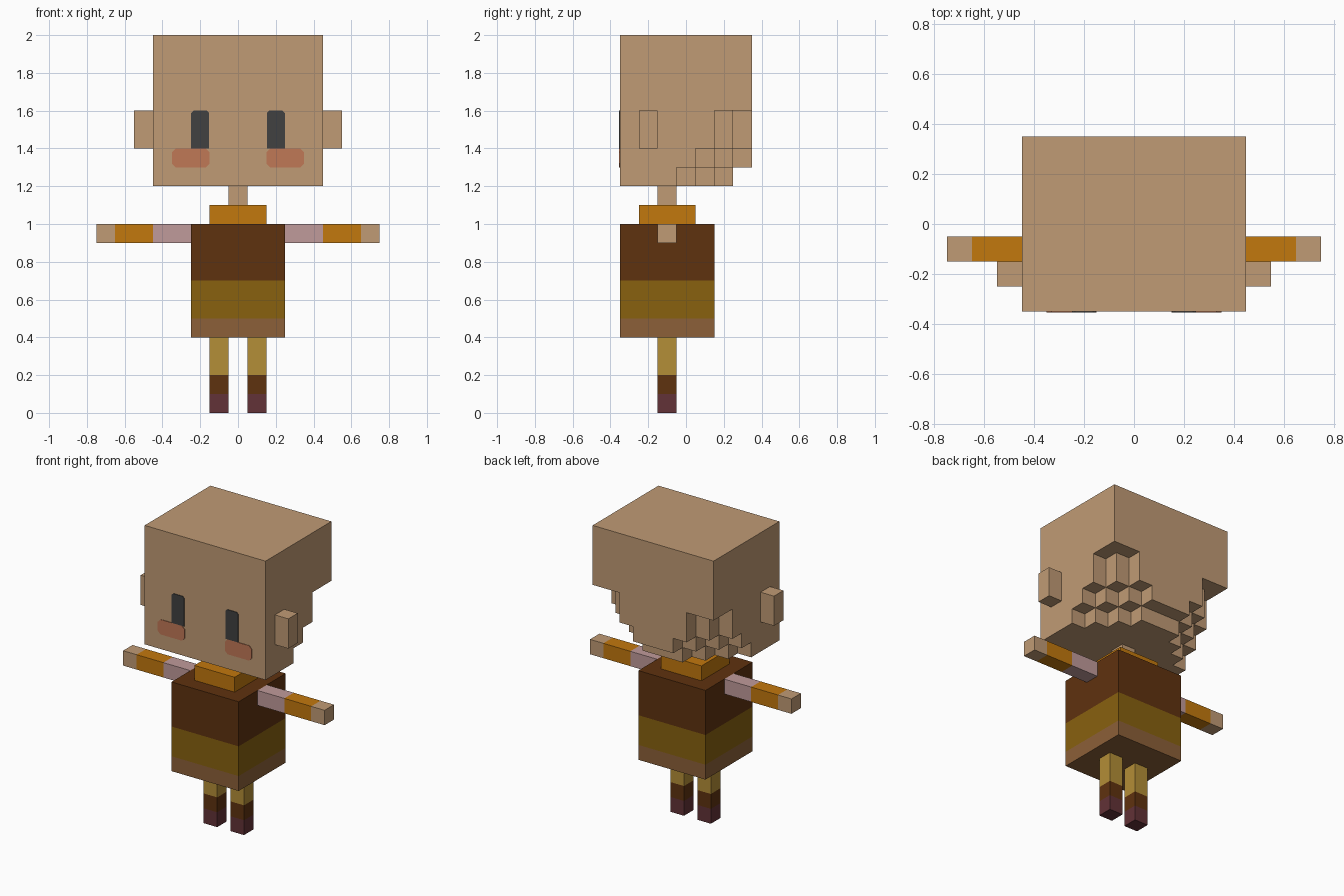
import bpy, bmesh
from mathutils import Matrix, Vector

if "Cube" in bpy.data.objects:
    bpy.data.objects.remove(bpy.data.objects["Cube"])


def srgb(c):
    c /= 255
    return c / 12.92 if c <= 0.04045 else ((c + 0.055) / 1.055) ** 2.4


COLOURS = {
    "skin": (192, 155, 117), "pink_sleeve": (192, 155, 155),
    "orange": (194, 120, 13), "dark_brown": (95, 50, 15),
    "olive": (136, 97, 15), "light_brown": (140, 96, 56),
    "gold": (180, 142, 55), "maroon": (98, 50, 55),
    "eye_grey": (65, 65, 65), "blush": (192, 120, 86),
}
MATS = {}
for label, rgb in COLOURS.items():
    MATS[label] = bpy.data.materials.new(label)
    MATS[label].diffuse_color = (*[srgb(c) for c in rgb], 1)


def finish(name, bm, mats):
    bmesh.ops.recalc_face_normals(bm, faces=bm.faces)
    mesh = bpy.data.meshes.new(name)
    bm.to_mesh(mesh)
    bm.free()
    for m in mats:
        mesh.materials.append(MATS[m])
    obj = bpy.data.objects.new(name, mesh)
    bpy.context.collection.objects.link(obj)
    return obj


def box(name, lo, hi, mats, cuts=(), axis=2):
    """Box between two corners, cut into colour bands along one axis."""
    lo, hi = Vector(lo), Vector(hi)
    bm = bmesh.new()
    bmesh.ops.create_cube(bm, size=1, matrix=Matrix.Translation((lo + hi) / 2)
                          @ Matrix.Diagonal((*(hi - lo), 1)))
    for c in cuts:
        point, normal = Vector(), Vector()
        point[axis], normal[axis] = c, 1
        bmesh.ops.bisect_plane(bm, geom=bm.verts[:] + bm.edges[:] + bm.faces[:],
                               plane_co=point, plane_no=normal)
    for f in bm.faces:
        pos = abs(f.calc_center_median()[axis])
        f.material_index = sum(pos > abs(c) for c in cuts)
    return finish(name, bm, mats)


def plate(name, x0, x1, z0, z1, top, bottom, mat):
    """Thin face patch with clipped corners."""
    outline = [(x0 + bottom, z0), (x1 - bottom, z0), (x1, z0 + bottom), (x1, z1 - top),
               (x1 - top, z1), (x0 + top, z1), (x0, z1 - top), (x0, z0 + bottom)]
    bm = bmesh.new()
    face = bm.faces.new([bm.verts.new((x, -0.354, z)) for x, z in outline])
    ext = bmesh.ops.extrude_face_region(bm, geom=[face])["geom"]
    bmesh.ops.translate(bm, vec=(0, 0.005, 0),
                        verts=[v for v in ext if isinstance(v, bmesh.types.BMVert)])
    bmesh.ops.remove_doubles(bm, verts=bm.verts, dist=0.0001)
    return finish(name, bm, [mat])


# Head: block grid whose lower back corners step inwards
NX, NY, NZ = 9, 7, 8
STEPS = {0: 4, 1: 3, 2: 2, 3: 2}


def filled(i, j, k):
    if not (0 <= i < NX and 0 <= j < NY and 0 <= k < NZ):
        return False
    side, back = min(i, NX - 1 - i), NY - 1 - j
    return side + back >= STEPS.get(k, 0) and not (k == 0 and back == 0)


bm = bmesh.new()
for i in range(NX):
    for j in range(NY):
        for k in range(NZ):
            if not filled(i, j, k):
                continue
            centre = Vector((i * 0.1 - 0.4, j * 0.1 - 0.3, k * 0.1 + 1.25))
            for axis in range(3):
                for s in (-1, 1):
                    step = [0, 0, 0]
                    step[axis] = s
                    if filled(i + step[0], j + step[1], k + step[2]):
                        continue
                    n, u, v = Vector(step), Vector(), Vector()
                    u[(axis + 1) % 3], v[(axis + 2) % 3] = s, 1
                    bm.faces.new([bm.verts.new(centre + 0.05 * (n + a * u + b * v))
                                  for a, b in ((-1, -1), (1, -1), (1, 1), (-1, 1))])
bmesh.ops.remove_doubles(bm, verts=bm.verts, dist=0.001)
bmesh.ops.dissolve_limit(bm, angle_limit=0.01, verts=bm.verts, edges=bm.edges)
finish("head", bm, ["skin"])

# Neck, collar and banded tunic
box("neck", (-0.05, -0.15, 1.1), (0.05, -0.05, 1.2), ["skin"])
box("collar", (-0.15, -0.25, 1.0), (0.15, 0.05, 1.1), ["orange"])
box("tunic", (-0.25, -0.35, 0.4), (0.25, 0.15, 1.0),
    ["light_brown", "olive", "dark_brown"], (0.5, 0.7))

# Paired parts
for side, s in (("left", -1), ("right", 1)):
    def pair(a, b):
        return sorted((s * a, s * b))

    x0, x1 = pair(0.25, 0.75)
    box(side + "_arm", (x0, -0.15, 0.9), (x1, -0.05, 1.0),
        ["pink_sleeve", "orange", "skin"], (s * 0.45, s * 0.65), axis=0)
    x0, x1 = pair(0.05, 0.15)
    box(side + "_leg", (x0, -0.15, 0), (x1, -0.05, 0.4),
        ["maroon", "dark_brown", "gold"], (0.1, 0.2))
    x0, x1 = pair(0.45, 0.55)
    box(side + "_ear", (x0, -0.25, 1.4), (x1, -0.15, 1.6), ["skin"])
    x0, x1 = pair(0.153, 0.248)
    plate(side + "_eye", x0, x1, 1.4, 1.6, 0.012, 0.001, "eye_grey")
    x0, x1 = pair(0.15, 0.35)
    plate(side + "_cheek", x0, x1, 1.3, 1.4, 0.02, 0.02, "blush")

for m in bpy.data.materials:
    if m.users and not m.is_grease_pencil:
        m.use_nodes = True
        m.node_tree.nodes["Principled BSDF"].inputs["Base Color"].default_value = m.diffuse_color
